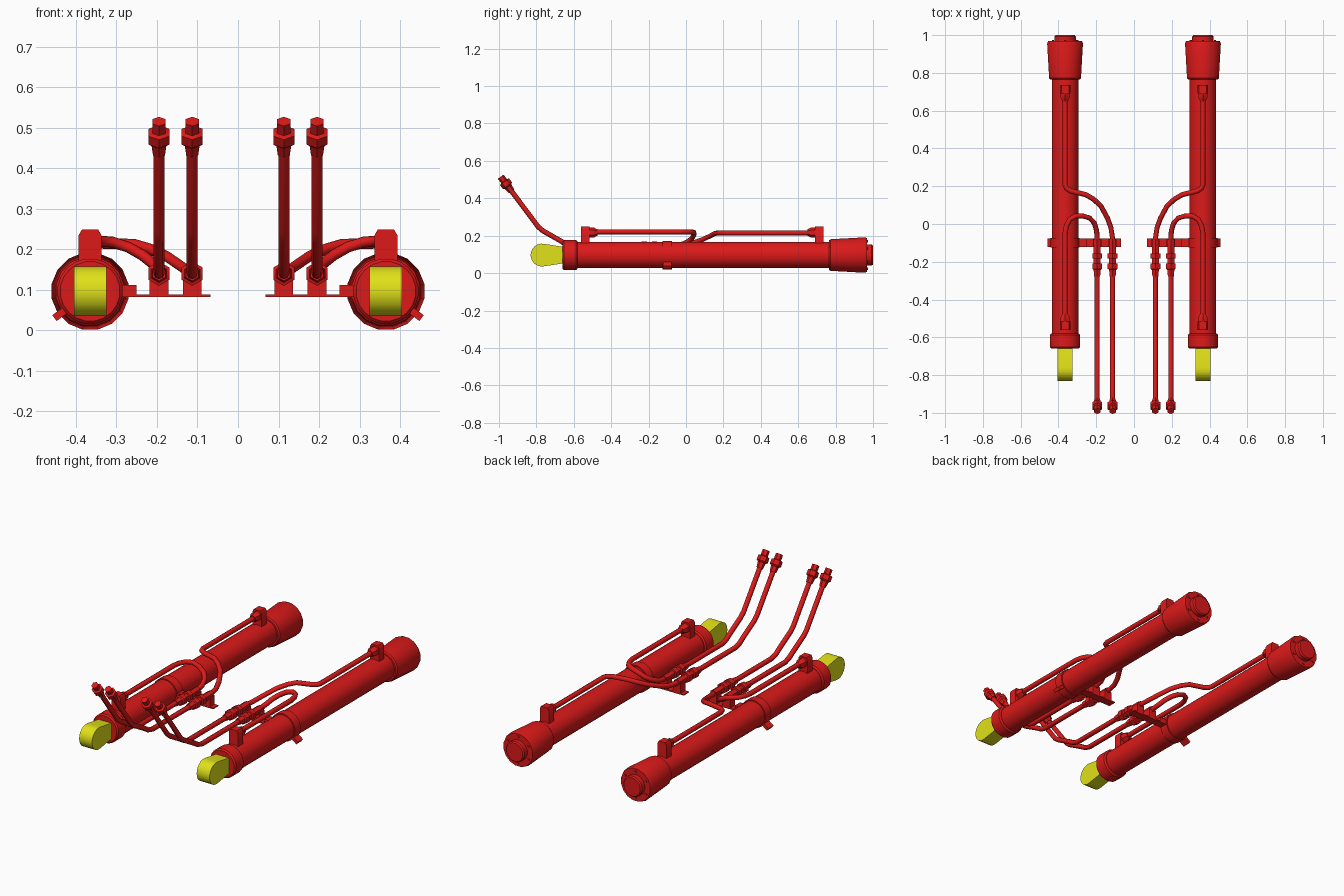
import bpy, bmesh, math
from mathutils import Vector, Matrix

if "Cube" in bpy.data.objects:
    bpy.data.objects.remove(bpy.data.objects["Cube"])

CX, CZ = 0.365, 0.0965          # ram axis


def material(name, rgb):
    m = bpy.data.materials.new(name)
    m.diffuse_color = (*rgb, 1)
    m.use_nodes = True
    m.node_tree.nodes["Principled BSDF"].inputs["Base Color"].default_value = m.diffuse_color
    return m


RED = material("red_paint", (0.72, 0.01, 0.01))
YELLOW = material("yellow_paint", (0.75, 0.75, 0.01))


def finish(name, bm, mat=RED, angle=35):
    bmesh.ops.recalc_face_normals(bm, faces=bm.faces)
    me = bpy.data.meshes.new(name)
    bm.to_mesh(me)
    bm.free()
    ob = bpy.data.objects.new(name, me)
    bpy.context.collection.objects.link(ob)
    me.materials.append(mat)
    bpy.ops.object.select_all(action='DESELECT')
    ob.select_set(True)
    bpy.context.view_layer.objects.active = ob
    bpy.ops.object.shade_smooth_by_angle(angle=math.radians(angle))
    return ob


def lathe(name, origin, axis, profile, n=16):
    """Revolve (distance, radius) points about an axis, with closed ends."""
    bm = bmesh.new()
    rot = Vector(axis).to_track_quat('Z', 'Y').to_matrix()
    rings = []
    for t, r in profile:
        ring = []
        for i in range(n):
            a = 2 * math.pi * (i + 0.5) / n
            p = Vector((r * math.cos(a), r * math.sin(a), t))
            ring.append(bm.verts.new(Vector(origin) + rot @ p))
        rings.append(ring)
    for a, b in zip(rings, rings[1:]):
        for i in range(n):
            j = (i + 1) % n
            bm.faces.new((a[i], a[j], b[j], b[i]))
    bm.faces.new(rings[0])
    bm.faces.new(rings[-1])
    return finish(name, bm)


def prism(name, pts, offset, mat=RED, angle=35):
    """Extrude a closed outline of 3D points by a vector."""
    bm = bmesh.new()
    f = bm.faces.new([bm.verts.new(p) for p in pts])
    ext = bmesh.ops.extrude_face_region(bm, geom=[f])
    vs = [v for v in ext['geom'] if isinstance(v, bmesh.types.BMVert)]
    bmesh.ops.translate(bm, verts=vs, vec=offset)
    return finish(name, bm, mat, angle)


def box(name, centre, size, turn=0):
    bm = bmesh.new()
    m = Matrix.Translation(centre) @ Matrix.Rotation(turn, 4, 'Y') @ Matrix.Diagonal((*size, 1))
    bmesh.ops.create_cube(bm, size=1, matrix=m)
    return finish(name, bm)


def pipe(name, pts, radius=0.0135):
    cu = bpy.data.curves.new(name, 'CURVE')
    cu.dimensions = '3D'
    cu.bevel_depth = radius
    cu.bevel_resolution = 2
    cu.use_fill_caps = True
    sp = cu.splines.new('POLY')
    sp.points.add(len(pts) - 1)
    for p, co in zip(sp.points, pts):
        p.co = (*co, 1)
    sp.use_smooth = True
    ob = bpy.data.objects.new(name, cu)
    cu.materials.append(RED)
    bpy.context.collection.objects.link(ob)


for s, side in ((-1, "left"), (1, "right")):
    x0 = s * CX
    ax, Y = (x0, 0, CZ), (0, 1, 0)

    # Ram barrel, collars and end cap
    lathe(f"barrel_{side}", ax, Y, [(-0.60, 0.071), (0.80, 0.071)], 24)
    lathe(f"front_collar_{side}", ax, Y,
          [(-0.66, 0.074), (-0.652, 0.081), (-0.588, 0.081), (-0.58, 0.074)], 20)
    lathe(f"rear_collar_{side}", ax, Y,
          [(0.765, 0.08), (0.772, 0.086), (0.955, 0.0965), (0.968, 0.092)])
    lathe(f"end_cap_{side}", ax, Y, [(0.96, 0.058), (0.993, 0.058), (1.0, 0.052)])
    for i in range(6):
        a = math.pi * (i + 0.5) / 3
        lathe(f"cap_bolt_{side}_{i}", (x0 + 0.074 * math.cos(a), 0.96, CZ + 0.074 * math.sin(a)),
              Y, [(0, 0.007), (0.013, 0.007)], 6)

    # Rod eye: rounded nose tapering to its root
    nose = [(-0.77 + 0.061 * math.cos(a), CZ + 0.061 * math.sin(a))
            for a in (math.radians(80 + 200 * i / 12) for i in range(13))]
    eye = [(-0.65, 0.053)] + [(-0.65, 0.139)] + nose
    prism(f"rod_eye_{side}", [(x0 - 0.04, y, z) for y, z in eye], (0.08, 0, 0), YELLOW)

    # Barrel clamp with ears, bolt and shelf plate
    lathe(f"clamp_band_{side}", ax, Y, [(-0.125, 0.077), (-0.075, 0.077)], 24)
    a = math.radians(-37)
    box(f"clamp_lug_{side}", (s * (CX + 0.09 * math.cos(a)), -0.1, CZ + 0.09 * math.sin(a)),
        (0.04, 0.045, 0.018), s * 0.65)
    box(f"clamp_ear_{side}", (s * 0.27, -0.1, 0.098), (0.04, 0.045, 0.028))
    box(f"shelf_plate_{side}", (s * 0.178, -0.1, 0.085), (0.22, 0.045, 0.006))

    # Port blocks with nuts on top of the barrel
    for end, y, d in (("front", -0.538, 1), ("rear", 0.713, -1)):
        outline = [(-0.028, 0.15), (0.028, 0.15), (0.028, 0.235), (0.02, 0.249),
                   (-0.02, 0.249), (-0.028, 0.235)]
        prism(f"{end}_port_{side}", [(x0 + x, y - 0.023, z) for x, z in outline], (0, 0.046, 0))
        lathe(f"{end}_port_nut_{side}", (x0, y, 0.217), (0, d, 0),
              [(0.02, 0.027), (0.046, 0.027), (0.054, 0.021), (0.064, 0.018)], 6)

    # Pipes from the ports down to the shelf
    front_run = [(CX, -0.50, 0.22), (CX, -0.05, 0.22), (0.358, -0.01, 0.22), (0.34, 0.024, 0.22),
                 (0.31, 0.042, 0.218), (0.27, 0.042, 0.205), (0.235, 0.032, 0.185),
                 (0.21, 0.005, 0.165), (0.198, -0.035, 0.148), (0.195, -0.08, 0.14), (0.195, -0.13, 0.14)]
    rear_run = [(CX, 0.68, 0.215), (CX, 0.21, 0.215), (0.358, 0.19, 0.215), (0.335, 0.175, 0.215),
                (0.255, 0.155, 0.212), (0.215, 0.132, 0.2), (0.175, 0.095, 0.182), (0.14, 0.03, 0.158),
                (0.122, -0.02, 0.145), (0.113, -0.08, 0.14), (0.113, -0.13, 0.14)]
    pipe(f"front_port_pipe_{side}", [(s * x, y, z) for x, y, z in front_run])
    pipe(f"rear_port_pipe_{side}", [(s * x, y, z) for x, y, z in rear_run])

    # Shelf blocks, couplings and the long rising pipes
    for k, x in (("outer", 0.195), ("inner", 0.113)):
        px = s * x
        box(f"{k}_shelf_block_{side}", (px, -0.1, 0.112), (0.046, 0.044, 0.052))
        lathe(f"{k}_coupling_{side}", (px, -0.10, 0.14), (0, -1, 0),
              [(-0.02, 0.021), (0.055, 0.021), (0.056, 0.03), (0.082, 0.03), (0.083, 0.021),
               (0.108, 0.021), (0.109, 0.03), (0.138, 0.03), (0.142, 0.022), (0.178, 0.018)], 6)
        pipe(f"{k}_riser_{side}", [(px, -0.25, 0.14), (px, -0.60, 0.14), (px, -0.635, 0.15),
                                   (px, -0.67, 0.172), (px, -0.765, 0.226), (px, -0.79, 0.247),
                                   (px, -0.975, 0.495)])
        lathe(f"{k}_riser_fitting_{side}", (px, -0.932, 0.437), (0, -0.598, 0.801),
              [(0, 0.017), (0.03, 0.021), (0.038, 0.03), (0.064, 0.03), (0.068, 0.019),
               (0.098, 0.019)], 6)
